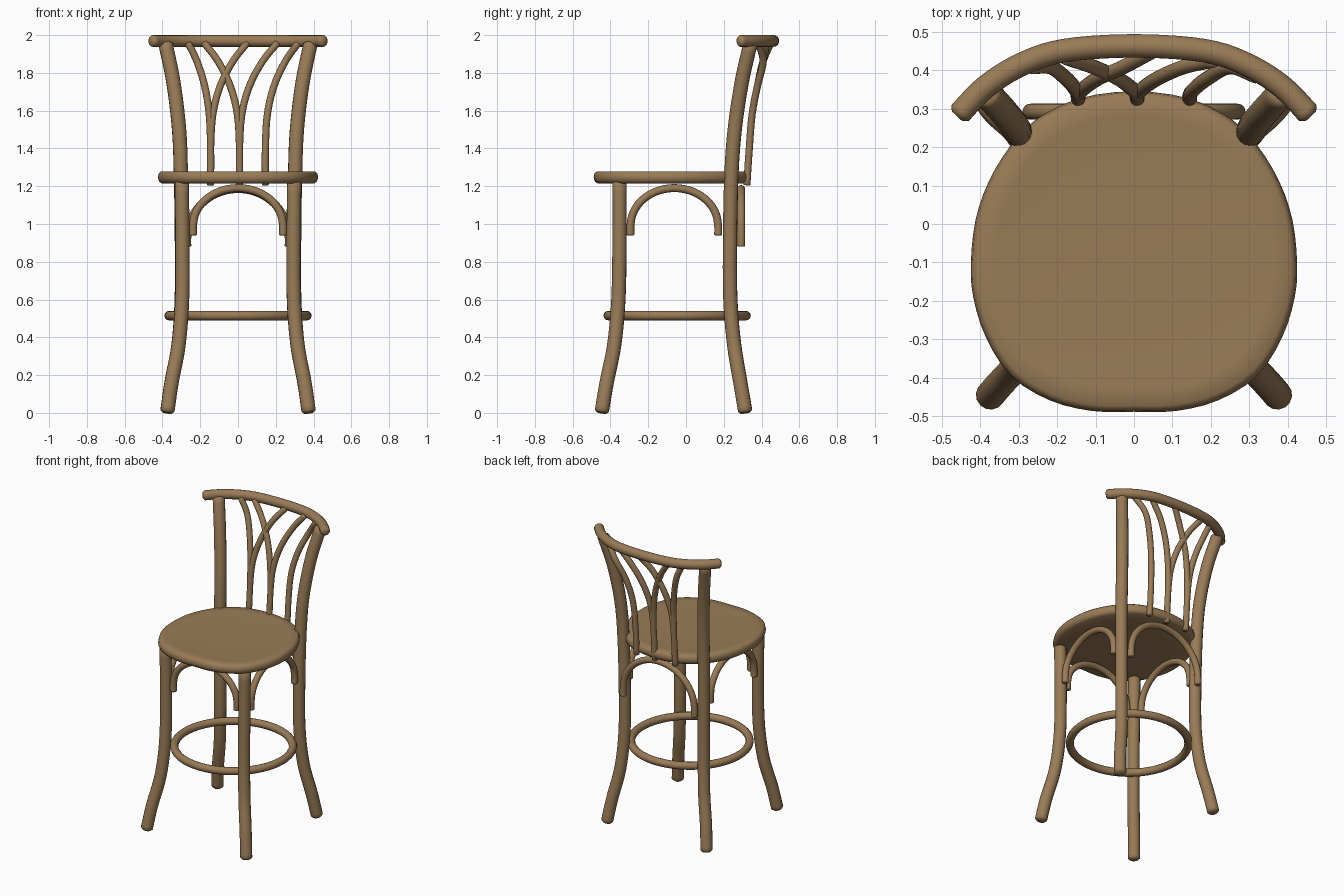
import bpy, bmesh, math
from mathutils import Vector

cube = bpy.data.objects.get("Cube")
if cube:
    bpy.data.objects.remove(cube, do_unlink=True)

wood = bpy.data.materials.new("warm brown wood")
wood.use_nodes = True
COLOUR = (0.32, 0.2, 0.095, 1)
wood.diffuse_color = COLOUR
wood.node_tree.nodes["Principled BSDF"].inputs["Base Color"].default_value = COLOUR


def finish(obj, angle=50):
    obj.data.materials.append(wood)
    bpy.ops.object.select_all(action='DESELECT')
    obj.select_set(True)
    bpy.context.view_layer.objects.active = obj
    bpy.ops.object.shade_smooth_by_angle(angle=math.radians(angle))
    return obj


def from_bmesh(name, bm):
    bmesh.ops.recalc_face_normals(bm, faces=bm.faces)
    mesh = bpy.data.meshes.new(name)
    bm.to_mesh(mesh)
    bm.free()
    obj = bpy.data.objects.new(name, mesh)
    bpy.context.collection.objects.link(obj)
    return finish(obj)


def smooth_path(points, steps=5, closed=False):
    """Catmull-Rom curve through the points."""
    p = [Vector(q) for q in points]
    p = [p[-1]] + p + p[:2] if closed else [2 * p[0] - p[1]] + p + [2 * p[-1] - p[-2]]
    out = []
    for a, b, c, d in zip(p, p[1:], p[2:], p[3:]):
        for i in range(steps):
            t = i / steps
            out.append(0.5 * (2 * b + (c - a) * t + (2 * a - 5 * b + 4 * c - d) * t ** 2
                              + (3 * b - a - 3 * c + d) * t ** 3))
    return out if closed else out + [p[-2]]


def tube(name, points, radius, soft=0.012, sides=14):
    """Round bent-wood rod with softened ends."""
    path = smooth_path(points)
    tangents = [(path[min(i + 1, len(path) - 1)] - path[max(i - 1, 0)]).normalized()
                for i in range(len(path))]
    stations = [(p, t, radius) for p, t in zip(path, tangents)]
    start, end = stations[0], stations[-1]
    stations[0] = (start[0] + start[1] * soft, start[1], radius)
    stations[-1] = (end[0] - end[1] * soft, end[1], radius)
    stations.insert(0, (start[0], start[1], radius - soft))
    stations.append((end[0], end[1], radius - soft))
    bm = bmesh.new()
    rings = []
    normal = start[1].orthogonal().normalized()
    previous = start[1]
    for centre, tangent, r in stations:
        normal = previous.rotation_difference(tangent) @ normal
        previous = tangent
        side = tangent.cross(normal)
        angles = [math.tau * k / sides for k in range(sides)]
        rings.append([bm.verts.new(centre + r * (math.cos(a) * normal + math.sin(a) * side))
                      for a in angles])
    bridge(bm, rings)
    return from_bmesh(name, bm)


def bridge(bm, rings):
    n = len(rings[0])
    for lower, upper in zip(rings, rings[1:]):
        for k in range(n):
            j = (k + 1) % n
            bm.faces.new((lower[k], lower[j], upper[j], upper[k]))
    bm.faces.new(rings[0])
    bm.faces.new(rings[-1])


# Seat: rounded slab, slightly dished
half = [(0, -.488), (.11, -.486), (.22, -.458), (.32, -.395), (.385, -.295), (.418, -.19),
        (.424, -.1), (.412, .01), (.378, .11), (.32, .205), (.25, .275), (.14, .327), (0, .345)]
outline = half + [(-x, y) for x, y in half[-2:0:-1]]
outline = smooth_path([(x, y, 0) for x, y in outline], 3, True)
seat_centre = Vector((0, -.07, 0))
bm = bmesh.new()
rings = []
for scale, z in [(.6, 1.217), (.95, 1.215), (.985, 1.225), (1, 1.245), (.99, 1.268),
                 (.96, 1.279), (.85, 1.276), (.5, 1.272)]:
    rings.append([bm.verts.new(seat_centre + (p - seat_centre) * scale + Vector((0, 0, z)))
                  for p in outline])
bridge(bm, rings)
from_bmesh("seat", bm)

# Legs; the rear pair carry on up to the top rail
front_leg = [(.375, -.447, 0), (.352, -.42, .16), (.315, -.38, .36), (.296, -.358, .6),
             (.294, -.352, .9), (.298, -.352, 1.23)]
back_leg = [(.375, .315, 0), (.352, .288, .16), (.315, .255, .36), (.298, .235, .6),
            (.297, .233, .9), (.302, .24, 1.25), (.312, .258, 1.5), (.342, .295, 1.75),
            (.385, .342, 1.96)]
for word, s in (("left", 1), ("right", -1)):
    for part, pts in (("front_leg", front_leg), ("back_leg", back_leg)):
        tube(f"{word}_{part}", [(s * x, y, z) for x, y, z in pts], .038)


# Arched braces under the seat
def arch(name, place, half_width, base, top):
    pts = []
    for k in range(11):
        a = math.pi * k / 10
        pts.append(place(half_width * math.cos(a), base + (top - base) * math.sin(a)))
    first, last = Vector(pts[0]), Vector(pts[-1])
    drop = Vector((0, 0, -.05))
    tube(name, [first + drop] + pts + [last + drop], .021, .004)


arch("front_arch", lambda u, z: (u, -.352, z), .238, .99, 1.19)
arch("back_arch", lambda u, z: (u, .292, z), .268, .93, 1.185)
for word, s in (("left", 1), ("right", -1)):
    arch(word + "_arch", lambda u, z: (s * .305, u - .062, z), .232, .99, 1.19)

# Footrest ring
bpy.ops.mesh.primitive_torus_add(major_segments=56, minor_segments=12, major_radius=.365,
                                 minor_radius=.025, location=(0, -.047, .515))
ring = bpy.context.object
ring.name = "footrest_ring"
finish(ring)

# Curved top rail
rail_half = [(.46, .28), (.385, .357), (.29, .416), (.18, .451), (0, .463)]
rail = rail_half + [(-x, y) for x, y in rail_half[-2::-1]]
tube("top_rail", [(x, y, 1.969) for x, y in rail], .031)


# Back spindles: upright stems that fan out into branches
def rail_y(x):
    return .463 - .5 * x * x - 1.6 * x ** 4


def branch(name, x0, x1):
    d = x1 - x0
    tube(name, [(x0, .322, 1.205), (x0, .335, 1.4), (x0 + .06 * d, .35, 1.58),
                (x0 + .26 * d, .378, 1.73), (x0 + .6 * d, .408, 1.86),
                (x1, rail_y(x1) - .012, 1.96)], .019, .004)


for name, x0, ends in (("right", -.145, (-.265, .05)), ("middle", .008, (-.18, .21)),
                       ("left", .145, (.32,))):
    for k, x1 in enumerate(ends):
        branch(f"{name}_spindle_{k + 1}", x0, x1)
